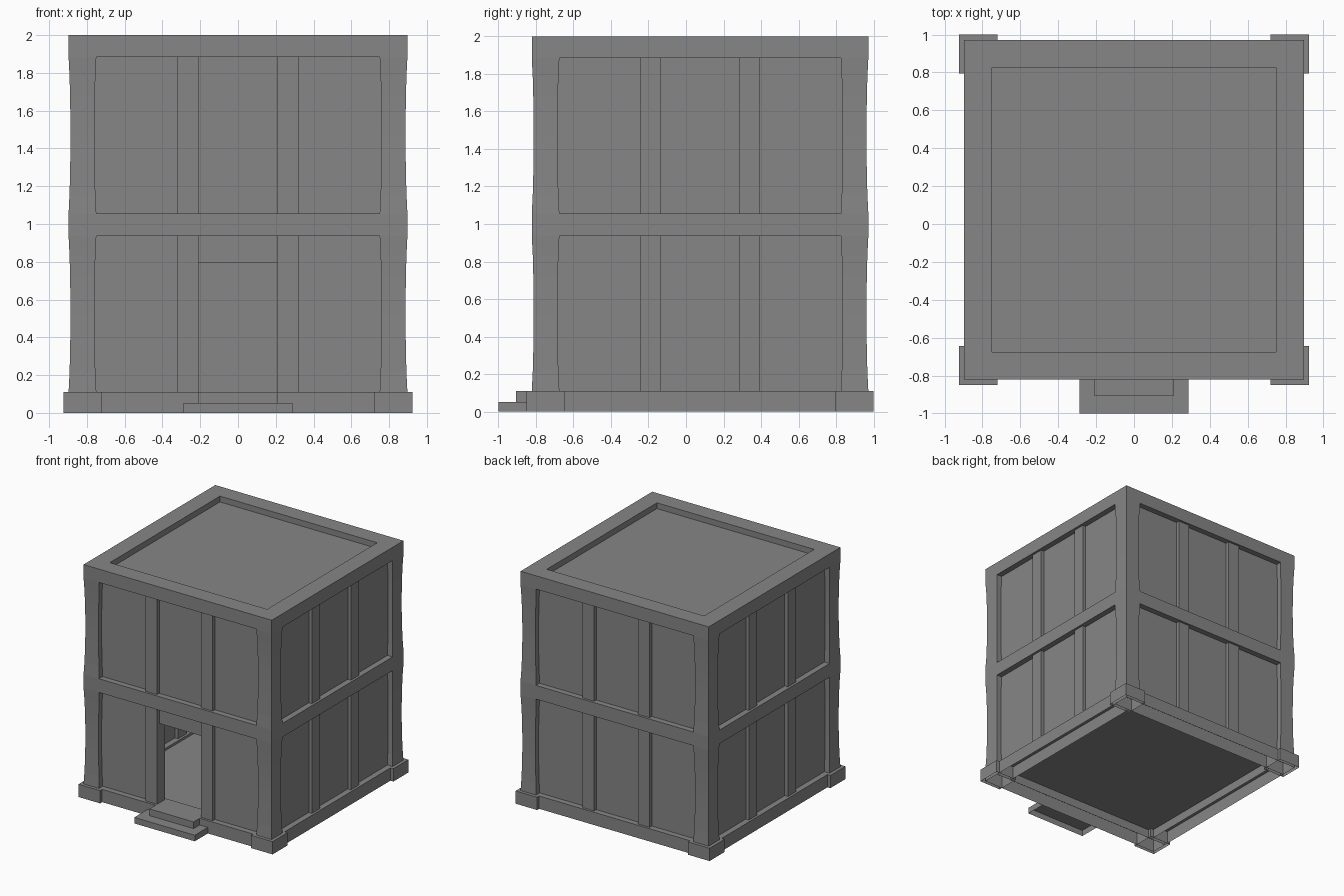
import bpy, bmesh, math
from mathutils import Matrix, Vector

cube = bpy.data.objects.get("Cube")
if cube:
    bpy.data.objects.remove(cube)

# One plain grey for everything
GREY = 0.24
mat = bpy.data.materials.new("plain grey")
mat.use_nodes = True
mat.diffuse_color = (GREY, GREY, GREY, 1)
mat.node_tree.nodes["Principled BSDF"].inputs["Base Color"].default_value = (GREY, GREY, GREY, 1)

CENTRE_Y = 0.075      # the house sits behind the doorstep
HALF = 0.897          # half width of the timber frame
INNER = 0.75          # inner edge of the frame
STOREYS = [(0.11, 0.937), (1.055, 1.885)]


def add_box(bm, x0, x1, y0, y1, z0, z1, open_bottom=False):
    geo = bmesh.ops.create_cube(bm, size=1)
    size = Matrix.Diagonal((x1 - x0, y1 - y0, z1 - z0, 1))
    mid = Matrix.Translation(((x0 + x1) / 2, (y0 + y1) / 2, (z0 + z1) / 2))
    bmesh.ops.transform(bm, matrix=mid @ size, verts=geo["verts"])
    if open_bottom:
        faces = {f for v in geo["verts"] for f in v.link_faces}
        under = min(faces, key=lambda f: f.calc_center_median().z)
        bmesh.ops.delete(bm, geom=[under], context='FACES_ONLY')


def finish(bm, name, turn=0):
    """Turn the part about the house centre and make an object of it."""
    place = Matrix.Translation((0, CENTRE_Y, 0)) @ Matrix.Rotation(turn * math.pi / 2, 4, 'Z')
    bmesh.ops.transform(bm, matrix=place, verts=bm.verts)
    mesh = bpy.data.meshes.new(name)
    bm.to_mesh(mesh)
    bm.free()
    mesh.materials.append(mat)
    obj = bpy.data.objects.new(name, mesh)
    bpy.context.collection.objects.link(obj)
    return obj


def boxes(name, parts, turn=0, open_bottom=False):
    bm = bmesh.new()
    for part in parts:
        add_box(bm, *part, open_bottom=open_bottom)
    return finish(bm, name, turn)


def corner_post(name, turn):
    """Square post that narrows slightly in the middle of each storey."""
    bm = bmesh.new()
    mid, half, steps = (HALF + INNER) / 2, (HALF - INNER) / 2, 8
    rings = []
    for z0, z1 in STOREYS:
        for i in range(steps + 1):
            t = i / steps
            r = half - 0.01 * max(0, math.sin(math.pi * t)) ** 0.7
            rings.append((z0 + (z1 - z0) * t, r))
    rings.append((2.0, half))
    loops = [[bm.verts.new((-mid + sx * r, -mid + sy * r, z))
              for sx, sy in ((-1, -1), (1, -1), (1, 1), (-1, 1))] for z, r in rings]
    for a, b in zip(loops, loops[1:]):
        for i in range(4):
            j = (i + 1) % 4
            bm.faces.new((a[i], a[j], b[j], b[i]))
    bm.faces.new(loops[-1])
    return finish(bm, name, turn)


SIDES = ["front", "left", "back", "right"]
for k, side in enumerate(SIDES):
    # Frame: base, middle and top beams, with a post and footing at the corner
    end = HALF if k % 2 == 0 else INNER
    boxes(side + "_base_beam", [(-end, end, -HALF, -INNER, 0.0, 0.11)], k, open_bottom=True)
    boxes(side + "_middle_beam", [(-INNER - 0.02, INNER + 0.02, -HALF, -INNER, 0.937, 1.055)], k)
    boxes(side + "_top_beam", [(-INNER, INNER, -HALF, -INNER, 1.885, 2.0)], k)
    corner_post(side + "_corner_post", k)
    boxes(side + "_footing", [(-0.925, -0.72, -0.925, -0.72, 0.0, 0.11)], k, open_bottom=True)

    # Recessed wall panels, leaving the doorway open at the front
    y0, y1 = -HALF + 0.05, -INNER - 0.05
    for name, (z0, z1) in zip(("lower", "upper"), STOREYS):
        if side == "front" and name == "lower":
            walls = [(-0.78, -0.21, y0, y1, z0, z1),
                     (0.21, 0.78, y0, y1, z0, z1),
                     (-0.21, 0.21, y0, y1, 0.795, z1)]
        else:
            walls = [(-0.78, 0.78, y0, y1, z0, z1)]
        boxes(f"{side}_{name}_wall", walls, k)
        # Pair of studs
        studs = [(a, a + 0.11, -HALF + 0.02, -INNER - 0.02, z0, z1) for a in (-0.32, 0.21)]
        boxes(f"{side}_{name}_studs", studs, k)

# Floor and sunken roof panel
boxes("floor_panel", [(-INNER, INNER, -INNER, INNER, 0.075, 0.09)])
boxes("roof_panel", [(-INNER, INNER, -INNER, INNER, 1.93, 1.95)])

# Two entrance steps
boxes("lower_step", [(-0.288, 0.288, -1.075, -HALF, 0.0, 0.052)], open_bottom=True)
boxes("upper_step", [(-0.21, 0.21, -0.98, -HALF, 0.052, 0.11)], open_bottom=True)
